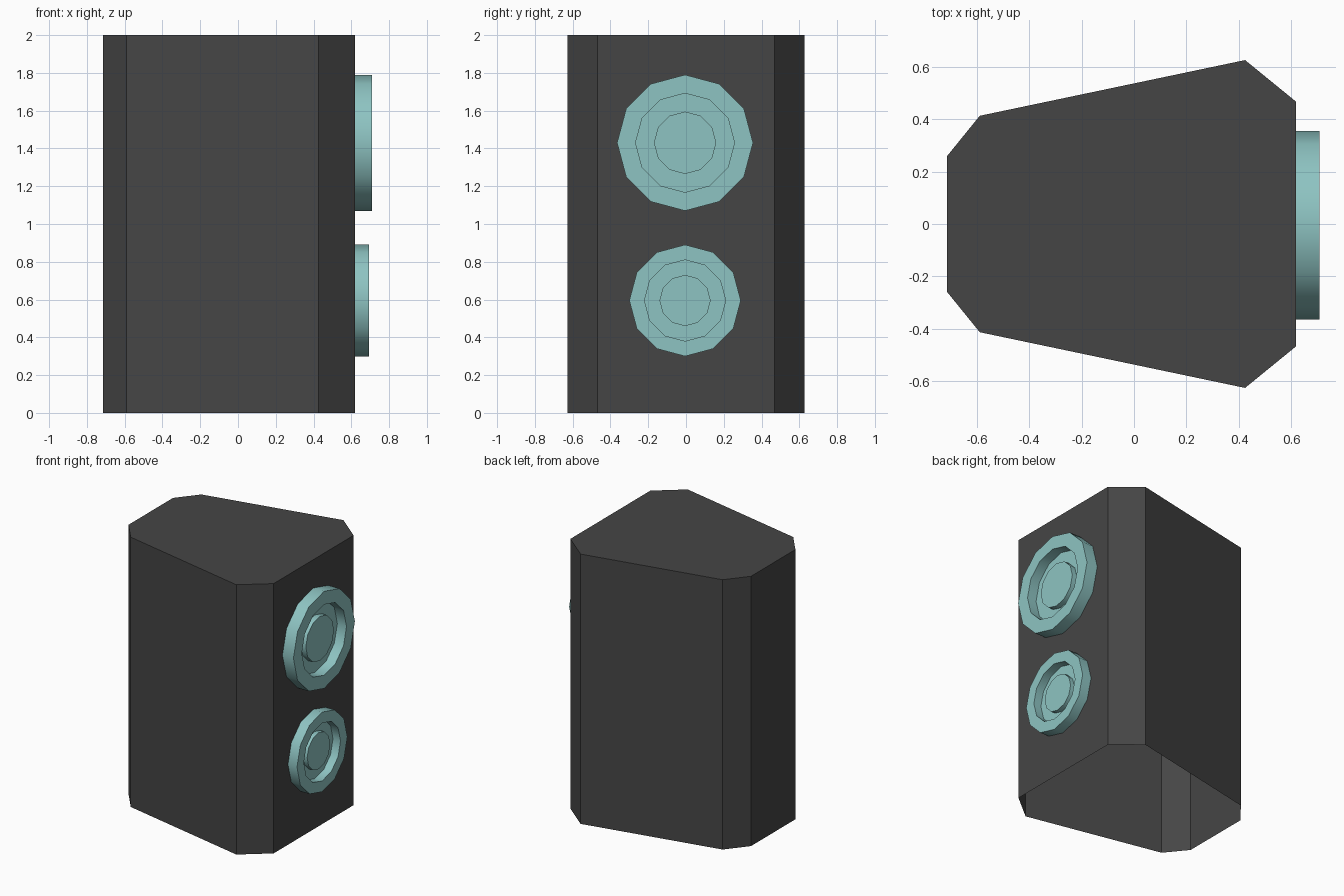
import bpy, bmesh, math

if "Cube" in bpy.data.objects:
    bpy.data.objects.remove(bpy.data.objects["Cube"])


def material(name, color):
    m = bpy.data.materials.new(name)
    m.diffuse_color = (*color, 1)
    m.use_nodes = True
    m.node_tree.nodes["Principled BSDF"].inputs["Base Color"].default_value = m.diffuse_color
    return m


def finish(bm, name, mat):
    mesh = bpy.data.meshes.new(name)
    bm.to_mesh(mesh)
    bm.free()
    mesh.materials.append(mat)
    obj = bpy.data.objects.new(name, mesh)
    bpy.context.collection.objects.link(obj)
    return obj


dark = material("dark_casing", (0.06, 0.06, 0.06))
teal = material("teal_driver", (0.27, 0.55, 0.54))

# Cabinet: tapered, chamfered outline extruded up, closed on top and open below
half = [(0.62, 0.468), (0.425, 0.627), (-0.59, 0.414), (-0.715, 0.26)]
outline = half + [(x, -y) for x, y in reversed(half)]
bm = bmesh.new()
low = [bm.verts.new((x, y, 0)) for x, y in outline]
high = [bm.verts.new((x, y, 2)) for x, y in outline]
bm.faces.new(high)
for i in range(len(outline)):
    j = (i + 1) % len(outline)
    bm.faces.new((low[i], low[j], high[j], high[i]))
finish(bm, "cabinet", dark)


# Driver: stepped profile (radius, depth) turned in 12 sides about the x axis
def driver(name, z, scale):
    profile = [(0.36, 0), (0.36, 0.09), (0.262, 0.09), (0.262, 0.015),
               (0.165, 0.015), (0.165, 0.055)]
    n = 12
    bm = bmesh.new()
    rings = []
    for r, d in profile:
        ring = []
        for k in range(n):
            a = 2 * math.pi * k / n
            ring.append(bm.verts.new((0.62 + d * scale,
                                      -0.005 + r * scale * math.cos(a),
                                      z + r * scale * math.sin(a))))
        rings.append(ring)
    for a, b in zip(rings, rings[1:]):
        for k in range(n):
            m = (k + 1) % n
            bm.faces.new((a[k], a[m], b[m], b[k]))
    bm.faces.new(rings[-1])
    obj = finish(bm, name, teal)
    bpy.ops.object.select_all(action='DESELECT')
    obj.select_set(True)
    bpy.context.view_layer.objects.active = obj
    bpy.ops.object.shade_smooth_by_angle(angle=math.radians(40))


driver("upper_driver", 1.43, 1.0)
driver("lower_driver", 0.595, 0.82)
